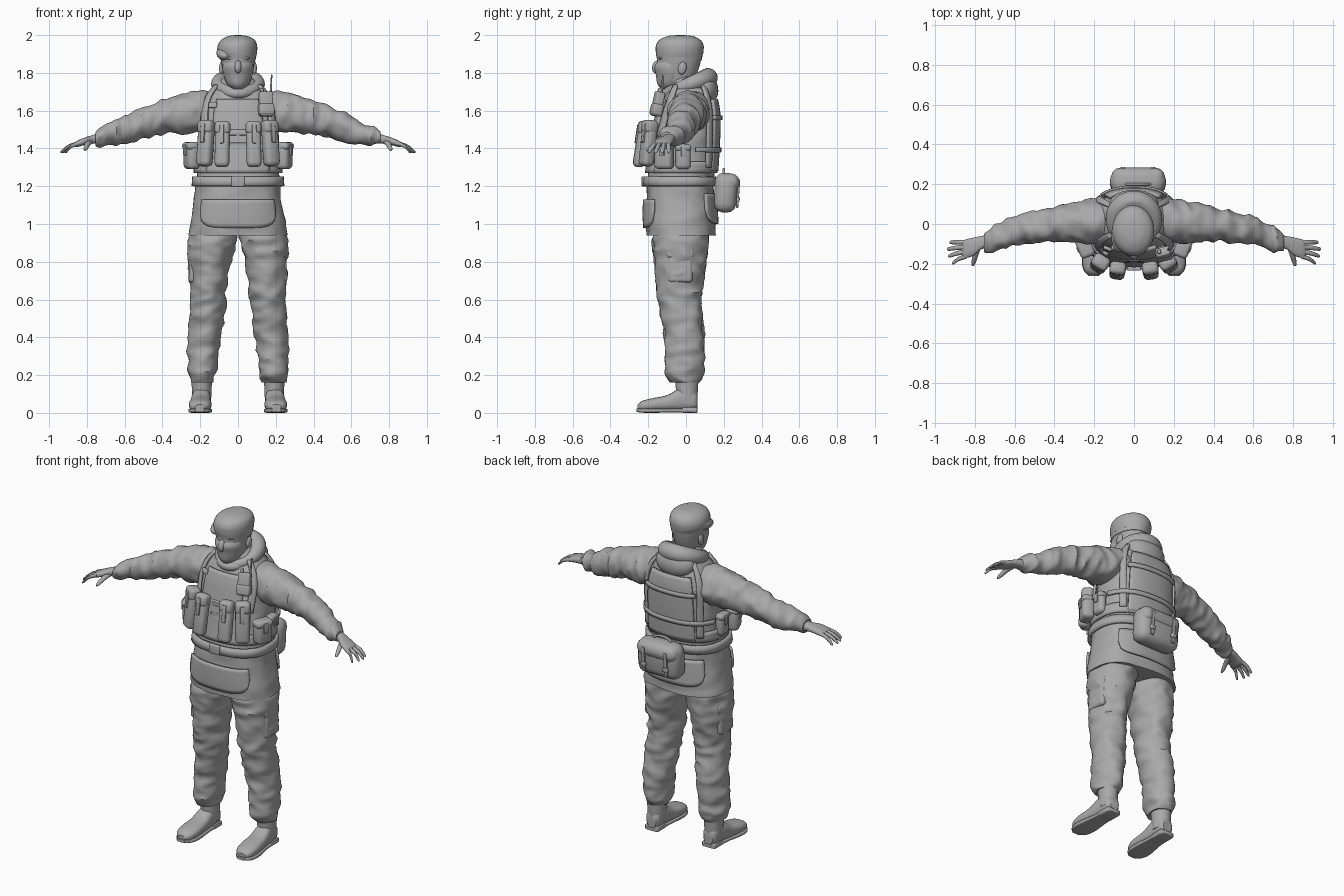
import bpy, bmesh, math
from mathutils import Vector, Matrix, noise

cube = bpy.data.objects.get("Cube")
if cube:
    bpy.data.objects.remove(cube)

grey = bpy.data.materials.new("plain_grey")
grey.use_nodes = True
grey.diffuse_color = (.4, .4, .4, 1)
grey.node_tree.nodes["Principled BSDF"].inputs["Base Color"].default_value = (.4, .4, .4, 1)
AXES = {"X": ((0, 1, 0), (0, 0, 1)), "Y": ((1, 0, 0), (0, 0, 1)), "Z": ((1, 0, 0), (0, 1, 0))}
made = []


def finish(name, bm):
    """Turn a bmesh into a named grey object."""
    bmesh.ops.recalc_face_normals(bm, faces=bm.faces)
    mesh = bpy.data.meshes.new(name)
    bm.to_mesh(mesh)
    bm.free()
    mesh.materials.append(grey)
    obj = bpy.data.objects.new(name, mesh)
    bpy.context.collection.objects.link(obj)
    made.append(obj)
    return obj


def blend(rows, i, t):
    """Catmull-Rom between row i and row i + 1."""
    last = len(rows) - 1
    a, b, c, d = (rows[min(max(k, 0), last)] for k in (i - 1, i, i + 1, i + 2))
    return [q + .5 * t * (r - p + t * (2 * p - 5 * q + 4 * r - s + t * (3 * (q - r) + s - p)))
            for p, q, r, s in zip(a, b, c, d)]


def rounded(angle, power):
    """Point on a unit superellipse."""
    c, s = math.cos(angle), math.sin(angle)
    return (math.copysign(abs(c) ** (2 / power), c), math.copysign(abs(s) ** (2 / power), s))


def loft(name, rows, axis="Z", side=1, power=2, sides=32, steps=6, fold=0, stretch=(7, 7, 13)):
    """Skin sections (x, y, z, radius, radius) and press cloth folds into them."""
    u, v = (Vector(d) for d in AXES[axis])
    path = [blend(rows, i, k / steps) for i in range(len(rows) - 1) for k in range(steps)]
    path.append(rows[-1])
    bm = bmesh.new()
    rings = []
    for x, y, z, ru, rv in path:
        ring = []
        for k in range(sides):
            c, s = rounded(math.tau * k / sides, power)
            out = u * c * ru + v * s * rv
            p = Vector((x, y, z)) + out
            p.x *= side
            if fold:
                q = Vector(a * b for a, b in zip(p, stretch))
                wave = .6 - 2 * abs(noise.noise(q)) + .6 * noise.noise(q * 2)
                p += Vector((out.x * side, out.y, out.z)).normalized() * fold * wave
            ring.append(bm.verts.new(p))
        rings.append(ring)
    for a, b in zip(rings, rings[1:]):
        for k in range(sides):
            j = (k + 1) % sides
            bm.faces.new((a[k], a[j], b[j], b[k]))
    bm.faces.new(rings[0])
    bm.faces.new(rings[-1])
    return finish(name, bm)


def box(name, size, frame, offset=(0, 0, 0), soft=.012):
    """Rounded box placed in a local frame."""
    bm = bmesh.new()
    bmesh.ops.create_cube(bm, size=1, matrix=frame @ Matrix.Translation(offset) @ Matrix.Diagonal((*size, 1)))
    bmesh.ops.bevel(bm, geom=bm.edges[:], offset=min(soft, min(size) * .45), segments=3, profile=.5, affect="EDGES")
    return finish(name, bm)


def place(x, y, z, yaw=0, tilt=0):
    return (Matrix.Translation((x, y, z)) @ Matrix.Rotation(math.radians(yaw), 4, "Z")
            @ Matrix.Rotation(math.radians(tilt), 4, "X"))


def ball(name, center, scale, tilt=0):
    bm = bmesh.new()
    bmesh.ops.create_uvsphere(bm, u_segments=24, v_segments=16, radius=1,
                              matrix=place(*center, 0, tilt) @ Matrix.Diagonal((*scale, 1)))
    return finish(name, bm)


def cord(name, points, thick, cyclic=False):
    """Round cord through (x, y, z, relative radius) points."""
    curve = bpy.data.curves.new(name, "CURVE")
    curve.dimensions = "3D"
    curve.bevel_depth, curve.bevel_resolution = thick, 5
    curve.use_fill_caps = True
    spline = curve.splines.new("NURBS")
    spline.points.add(len(points) - 1)
    for target, (x, y, z, r) in zip(spline.points, points):
        target.co, target.radius = (x, y, z, 1), r
    spline.order_u, spline.use_cyclic_u, spline.use_endpoint_u = 3, cyclic, not cyclic
    curve.materials.append(grey)
    obj = bpy.data.objects.new(name, curve)
    bpy.context.collection.objects.link(obj)


# Jacket body, from hem to neck
BODY = [(0, -.025, .94, .262, .182), (0, -.03, 1.05, .245, .182), (0, -.03, 1.2, .222, .175),
        (0, -.015, 1.35, .215, .168), (0, 0, 1.5, .21, .16), (0, .01, 1.6, .2, .148),
        (0, .015, 1.68, .165, .125), (0, .015, 1.74, .11, .095), (0, .01, 1.78, .07, .07)]
loft("jacket_body", BODY, power=2.4, sides=64, steps=8, fold=.007, stretch=(6, 6, 8))


def on_body(angle, z, off):
    """Point on the jacket; angle 0 is the front, positive towards +x."""
    i = max(k for k in range(len(BODY) - 1) if BODY[k][2] <= z or k == 0)
    _, y, _, rx, ry = blend(BODY, i, (z - BODY[i][2]) / (BODY[i + 1][2] - BODY[i][2]))
    c, s = rounded(math.radians(angle), 2.4)
    return Vector((s * (rx + off), y - c * (ry + off), z))


def patch(name, a0, a1, z0, z1, off=.012, thick=.012, corner=0, lean=0):
    """Curved cloth panel or strap that follows the jacket."""
    cols, lines = max(3, int(abs(a1 - a0) / 5)), max(2, int((z1 - z0) / .02))
    bm = bmesh.new()
    grid = []
    for i in range(cols + 1):
        t = i / cols
        edge = abs(2 * t - 1) ** 4
        low = z0 + corner * (1 - math.sqrt(max(0, 1 - edge)))
        grid.append([bm.verts.new(on_body(a0 + (a1 - a0) * t + lean * j / lines, low + (z1 - low) * j / lines, off))
                     for j in range(lines + 1)])
    for a, b in zip(grid, grid[1:]):
        for j in range(lines):
            bm.faces.new((a[j], b[j], b[j + 1], a[j + 1]))
    bmesh.ops.remove_doubles(bm, verts=bm.verts, dist=.0005)
    obj = finish(name, bm)
    shell = obj.modifiers.new("thickness", "SOLIDIFY")
    shell.thickness, shell.offset = thick, 0
    return obj


# Vest panels, belts and jacket flaps
patch("front_flap", -48, 48, .98, 1.13, corner=.09)
patch("back_flap", 130, 230, 1.0, 1.16, corner=.08)
patch("waist_belt", 0, 360, 1.2, 1.25, .016, .016)
patch("vest_band", 0, 360, 1.27, 1.33, .012)
patch("vest_front", -42, 42, 1.27, 1.5, .014, .016)
patch("chest_panel", -32, 32, 1.47, 1.66, .012, .016)
patch("back_panel", 142, 218, 1.28, 1.66, .014, .018)
patch("back_strap_lower", 105, 255, 1.38, 1.405, .026)
patch("back_strap_upper", 138, 222, 1.55, 1.575, .026)
box("belt_buckle", (.07, .02, .055), place(0, -.225, 1.225), soft=.006)
for z in (1.3, 1.36, 1.42, 1.48):
    box("ladder_strap", (.1, .012, .022), place(0, -.202 + (z - 1.3) * .11, z), soft=.004)

# Head, mask and beret
loft("head", [(0, -.03, 1.7, .06, .065), (0, -.04, 1.76, .07, .085), (0, -.04, 1.83, .084, .11),
              (0, -.035, 1.89, .09, .115), (0, -.03, 1.95, .07, .09)])
loft("face_mask", [(0, -.085, 1.715, .03, .045), (0, -.085, 1.74, .058, .066), (0, -.08, 1.79, .077, .08),
                   (0, -.085, 1.83, .082, .084), (0, -.085, 1.856, .076, .072)], power=1.8)
ball("mask_nose", (0, -.152, 1.832), (.02, .027, .036), -20)
loft("beret_band", [(0, -.035, 1.865, .093, .117), (0, -.035, 1.895, .097, .123)], steps=2)
loft("beret", [(0, -.035, 1.885, .096, .121), (-.004, -.034, 1.91, .105, .126), (-.003, -.033, 1.945, .104, .126),
               (0, -.032, 1.975, .088, .108), (0, -.03, 1.995, .05, .065), (0, -.03, 2, .01, .012)])
ball("beret_fold", (-.07, -.06, 1.905), (.045, .085, .035), 12)
for side in (-1, 1):
    ball("ear", (.088 * side, -.02, 1.825), (.012, .022, .034), -12)
    ball("eyeball", (.032 * side, -.131, 1.862), (.014, .011, .008))
    ball("brow", (.034 * side, -.133, 1.878), (.027, .013, .008))

# Hood folded around the neck
turns = [math.tau * k / 16 for k in range(16)]
cord("hood_roll", [(.105 * math.sin(a), .012 - .107 * math.cos(a), 1.737 - .038 * math.cos(a),
                    1.15 - .35 * math.cos(a)) for a in turns], .034, True)
cord("collar", [(.085 * math.sin(a), -.01 - .1 * math.cos(a), 1.715 - .025 * math.cos(a), 1) for a in turns], .026, True)
ball("hood_drape", (0, .1, 1.715), (.125, .07, .085), 15)
cord("hood_peak", [(-.085, .06, 1.77, .8), (-.05, .105, 1.795, 1), (0, .12, 1.8, 1.1), (.05, .105, 1.795, 1), (.085, .06, 1.77, .8)], .026)


def pouch(name, size, frame):
    """Rounded bag with a lid and a closing tab."""
    w, d, h = size
    box(name, size, frame, soft=.024)
    box(name + "_lid", (w * 1.06, d * 1.08, h * .3), frame, (0, -.002, h * .37), .022)
    box(name + "_tab", (w * .3, .012, h * .42), frame, (0, -d * .54, h * .22), .004)


for side, word in ((-1, "right_"), (1, "left_")):
    # Sleeve, hand and fingers
    loft(word + "sleeve", [(.08, .03, 1.6, .09, .08), (.2, .015, 1.595, .108, .107), (.3, .005, 1.58, .098, .1),
                           (.4, 0, 1.565, .085, .09), (.5, -.015, 1.535, .078, .08), (.6, -.035, 1.5, .073, .07),
                           (.68, -.065, 1.475, .066, .058), (.735, -.085, 1.46, .055, .046), (.755, -.09, 1.455, .04, .033)],
         "X", side, sides=48, steps=8, fold=.013, stretch=(13, 7, 7))
    loft(word + "palm", [(.73, -.085, 1.455, .032, .028), (.77, -.095, 1.448, .034, .023), (.81, -.115, 1.438, .046, .02),
                         (.85, -.125, 1.425, .046, .017), (.865, -.128, 1.42, .038, .01)], "X", side, 2.5)
    for k in range(4):
        y, reach = -.092 - .023 * k, (.068, .08, .075, .055)[k]
        loft(word + "finger", [(.84, y, 1.428, .012, .012), (.855 + reach / 2, y - .005 * k, 1.412, .0115, .011),
                               (.852 + reach, y - .011 * k, 1.385, .009, .009), (.86 + reach, y - .012 * k, 1.379, .003, .003)],
             "X", side, sides=10, steps=3)
    loft(word + "thumb", [(.785, -.11, 1.435, .018, .014), (.795, -.15, 1.425, .015, .014),
                          (.807, -.195, 1.4, .011, .011), (.81, -.212, 1.392, .004, .004)], "Y", side, sides=12, steps=4)

    # Trousers and pocket
    loft(word + "trouser_leg", [(.118, -.02, 1, .115, .14), (.137, -.03, .9, .124, .147), (.15, -.03, .78, .108, .132),
                                (.155, -.035, .65, .097, .118), (.162, -.028, .55, .09, .108), (.174, -.01, .42, .087, .104),
                                (.186, -.008, .3, .078, .1), (.19, -.008, .2, .074, .096), (.192, -.005, .16, .058, .072)],
         "Z", side, sides=48, steps=8, fold=.012)
    pocket = place(.237 * side, -.03, .775, 90 * side, -4)
    box(word + "leg_pocket", (.13, .04, .17), pocket, soft=.018)
    box(word + "leg_pocket_flap", (.14, .046, .05), pocket, (0, 0, .07), .012)

    # Boot
    loft(word + "boot_shaft", [(.193, .005, .05, .05, .052), (.192, .005, .12, .052, .058), (.192, .003, .2, .056, .064)], "Z", side)
    loft(word + "boot_foot", [(.192, .06, .06, .03, .035), (.193, .04, .068, .044, .056), (.195, -.03, .07, .05, .06),
                              (.198, -.1, .052, .055, .042), (.2, -.18, .043, .06, .034), (.202, -.23, .037, .05, .027),
                              (.203, -.256, .03, .025, .014)], "Y", side, 2.5)
    loft(word + "boot_sole", [(.192, .062, .012, .03, .01), (.193, .045, .012, .046, .012), (.195, -.05, .013, .048, .01),
                              (.2, -.17, .012, .062, .012), (.202, -.23, .012, .053, .011), (.203, -.262, .014, .024, .009)],
         "Y", side, 5)
    box(word + "boot_heel", (.088, .08, .03), place(.193 * side, .02, .015), soft=.006)

    # Pouches around the vest
    pouch(word + "inner_pouch", (.078, .06, .24), place(.083 * side, -.235, 1.42, 8 * side, -9))
    pouch(word + "outer_pouch", (.083, .066, .24), place(.172 * side, -.2, 1.425, 32 * side, -7))
    pouch(word + "side_pouch", (.1, .07, .14), place(.245 * side, -.115, 1.36, 68 * side))
    pouch(word + "hip_pouch", (.08, .05, .13), place(.235 * side, -.015, 1.355, 92 * side))

    # Harness over the shoulder
    patch(word + "front_strap", 38 * side, 52 * side, 1.46, 1.735, .018, .014, lean=12 * side)
    patch(word + "back_strap", 140 * side, 128 * side, 1.3, 1.735, .02, .014, lean=-8 * side)
    box(word + "strap_buckle", (.045, .018, .03), place(.133 * side, -.125, 1.63, 20 * side, -15), soft=.005)

# Chest radio with antenna
radio = place(.148, -.15, 1.635, 15, -12)
box("radio", (.07, .045, .13), radio, soft=.008)
box("radio_holder", (.08, .054, .06), radio, (0, 0, -.03), .01)
box("radio_knob", (.018, .02, .03), radio, (-.018, 0, .07), .005)
cord("antenna", [(.172, -.13, 1.68, 1), (.176, -.125, 1.74, .9), (.178, -.122, 1.79, .6)], .006)

# Bag on the lower back
bag = place(.02, .21, 1.165, 180, 4)
box("back_bag", (.28, .12, .21), bag, soft=.05)
box("back_bag_flap", (.27, .13, .1), bag, (0, -.004, .055), .045)
for x in (-.075, .075):
    box("bag_strap", (.022, .012, .15), bag, (x, -.066, 0), .004)
    box("bag_buckle", (.032, .018, .024), bag, (x, -.068, -.03), .005)
cord("bag_handle", [(-.04, .2, 1.265, 1), (-.03, .2, 1.29, 1), (.07, .2, 1.29, 1), (.08, .2, 1.265, 1)], .007)

# Smooth shading with sharp creases
bpy.ops.object.select_all(action="DESELECT")
for obj in made:
    obj.select_set(True)
bpy.context.view_layer.objects.active = made[0]
bpy.ops.object.shade_smooth_by_angle(angle=math.radians(40))
